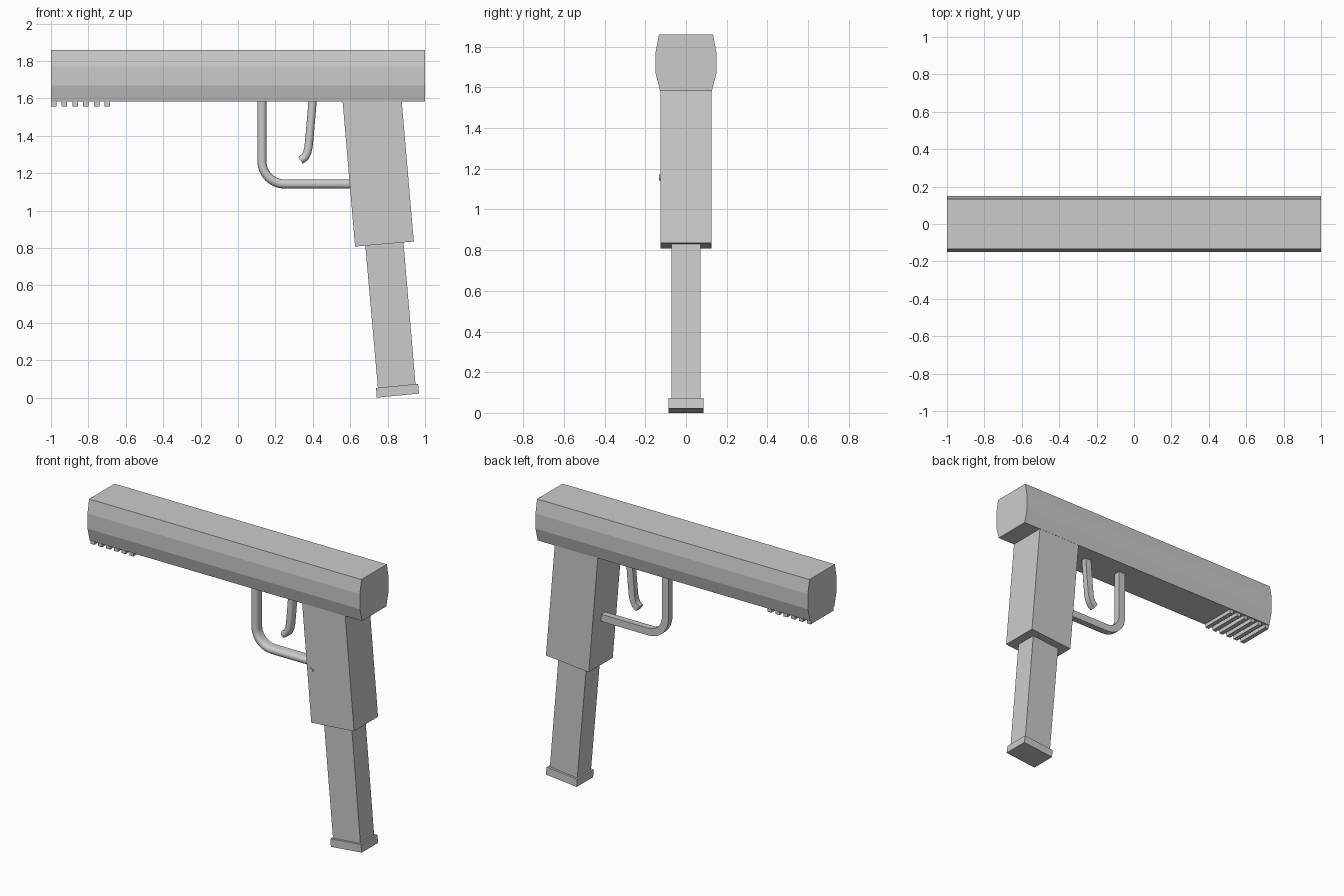
import bpy, bmesh, math
from mathutils import Vector

if "Cube" in bpy.data.objects:
    bpy.data.objects.remove(bpy.data.objects["Cube"])


def loft(name, rings, smooth=False):
    """Bridge closed rings of points and cap both ends."""
    bm = bmesh.new()
    vs = [[bm.verts.new(p) for p in r] for r in rings]
    n = len(vs[0])
    for a, b in zip(vs, vs[1:]):
        for i in range(n):
            bm.faces.new((a[i], a[(i + 1) % n], b[(i + 1) % n], b[i]))
    bm.faces.new(vs[0])
    bm.faces.new(vs[-1])
    bmesh.ops.recalc_face_normals(bm, faces=bm.faces)
    me = bpy.data.meshes.new(name)
    bm.to_mesh(me)
    bm.free()
    ob = bpy.data.objects.new(name, me)
    bpy.context.collection.objects.link(ob)
    if smooth:
        bpy.ops.object.select_all(action='DESELECT')
        ob.select_set(True)
        bpy.context.view_layer.objects.active = ob
        bpy.ops.object.shade_smooth_by_angle(angle=math.radians(40))
    return ob


def slab(name, quad, half):
    """Side outline in x, z extruded across y."""
    return loft(name, [[(x, y, z) for x, z in quad] for y in (-half, half)])


def bar(name, path, r, y0, y1):
    """Bar with rounded front and flat back, swept along an x, z path."""
    pts = [Vector(p) for p in path]
    section = [(r, y1), (-r, y1)]
    section += [(-r * math.cos(t), y0 + r - r * math.sin(t))
                for t in (math.pi * i / 8 for i in range(9))]
    rings = []
    for i, p in enumerate(pts):
        d = (pts[min(i + 1, len(pts) - 1)] - pts[max(i - 1, 0)]).normalized()
        rings.append([(p.x + d.y * u, v, p.y - d.x * u) for u, v in section])
    return loft(name, rings, True)


# Long upper body with slightly bulging sides
half = [(0.127, 1.583), (0.15, 1.67), (0.15, 1.77), (0.133, 1.86)]
profile = half + [(-y, z) for y, z in reversed(half)]
loft("upper_body", [[(x, y, z) for y, z in profile] for x in (-1, 1)])

# Ribs under the front end
for i in range(6):
    x = -1 + i * 0.0575
    slab(f"rib_{i + 1}", [(x, 1.558), (x + 0.029, 1.558), (x + 0.029, 1.59), (x, 1.59)], 0.12)

# Tilted handle, inner column and foot plate
slab("handle", [(0.558, 1.6), (0.874, 1.6), (0.94, 0.835), (0.626, 0.808)], 0.126)
slab("column", [(0.673, 0.9), (0.877, 0.92), (0.95, 0.06), (0.749, 0.04)], 0.072)
slab("foot_plate", [(0.738, 0.052), (0.962, 0.074), (0.969, 0.022), (0.742, 0.0)], 0.086)

# Guard loop with a rounded corner
corner = [(0.25 - 0.122 * math.cos(t), 1.264 - 0.122 * math.sin(t))
          for t in (math.pi / 2 * i / 10 for i in range(11))]
bar("guard", [(0.128, 1.6)] + corner + [(0.66, 1.142)], 0.024, -0.024, 0.036)

# Curved lever inside the guard
bar("lever", [(0.4, 1.6), (0.383, 1.4), (0.377, 1.34), (0.37, 1.31), (0.357, 1.285), (0.334, 1.269)],
    0.022, -0.022, 0.03)

# Small pin on the handle side
ring = [(0.628 + 0.014 * math.cos(a), 1.157 + 0.014 * math.sin(a))
        for a in (math.tau * i / 12 for i in range(12))]
loft("pin", [[(x, y, z) for x, z in ring] for y in (-0.132, -0.11)], True)
